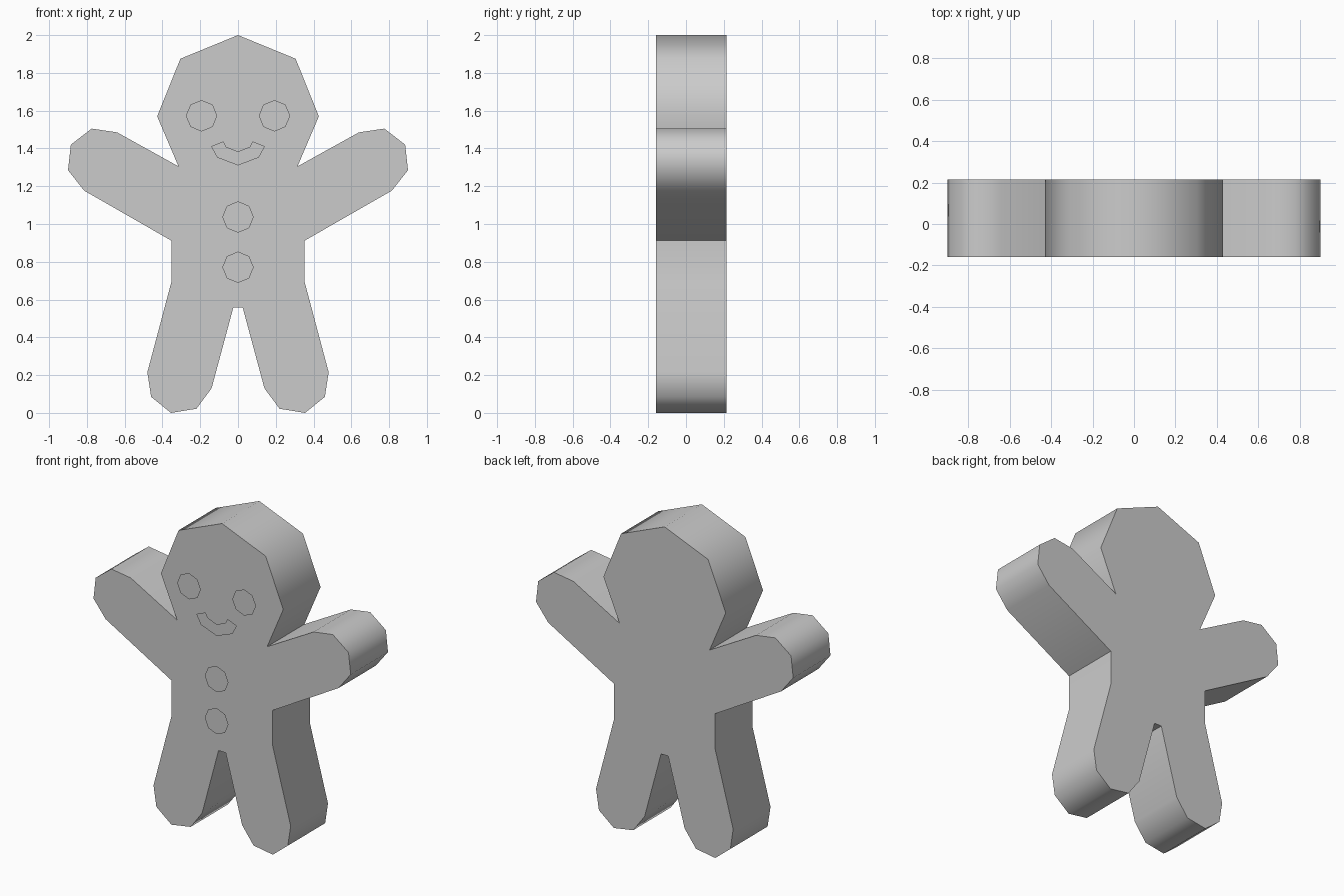
import bpy, bmesh, math

if "Cube" in bpy.data.objects:
    bpy.data.objects.remove(bpy.data.objects["Cube"])

FRONT, BACK, ICING = -0.159, 0.214, -0.214


def mirrored(half):
    """Close a right-hand half outline by mirroring it across x = 0."""
    return half + [(-x, z) for x, z in reversed(half) if x > 0]


def octagon(cx, cz, r=0.083):
    return [(cx + r * math.sin(i * math.pi / 4), cz + r * math.cos(i * math.pi / 4))
            for i in range(8)]


def plate(name, outline, y, depth=0.0):
    """Flat polygon facing -y, optionally extruded backwards."""
    bm = bmesh.new()
    face = bm.faces.new([bm.verts.new((x, y, z)) for x, z in outline])
    bm.normal_update()
    if face.normal.y > 0:
        face.normal_flip()
    if depth:
        ext = bmesh.ops.extrude_face_region(bm, geom=[face], use_keep_orig=True)
        verts = [g for g in ext["geom"] if isinstance(g, bmesh.types.BMVert)]
        bmesh.ops.translate(bm, verts=verts, vec=(0, depth, 0))
        bmesh.ops.recalc_face_normals(bm, faces=bm.faces)
    mesh = bpy.data.meshes.new(name)
    bm.to_mesh(mesh)
    bm.free()
    obj = bpy.data.objects.new(name, mesh)
    bpy.context.collection.objects.link(obj)
    return obj


# Cookie body: head, arm, leg and crotch down the right side
body = plate("cookie_body", mirrored([
    (0, 2), (0.305, 1.875), (0.428, 1.57), (0.315, 1.305),
    (0.64, 1.485), (0.775, 1.505), (0.885, 1.42), (0.9, 1.285), (0.815, 1.177),
    (0.353, 0.912), (0.353, 0.692), (0.48, 0.215), (0.46, 0.085),
    (0.355, 0), (0.22, 0.022), (0.14, 0.13), (0.025, 0.557)]),
    FRONT, BACK - FRONT)
bpy.context.view_layer.objects.active = body
body.select_set(True)
bpy.ops.object.shade_smooth_by_angle(angle=math.radians(60))

# Icing details: flat faces floating just in front of the body
for side, x in (("left", -0.193), ("right", 0.193)):
    plate(side + "_eye", octagon(x, 1.573), ICING)
for place, z in (("upper", 1.037), ("lower", 0.771)):
    plate(place + "_button", octagon(0, z), ICING)
plate("mouth", mirrored([(0, 1.383), (0.063, 1.409), (0.077, 1.438),
                         (0.142, 1.411), (0.11, 1.352), (0, 1.31)]), ICING)
